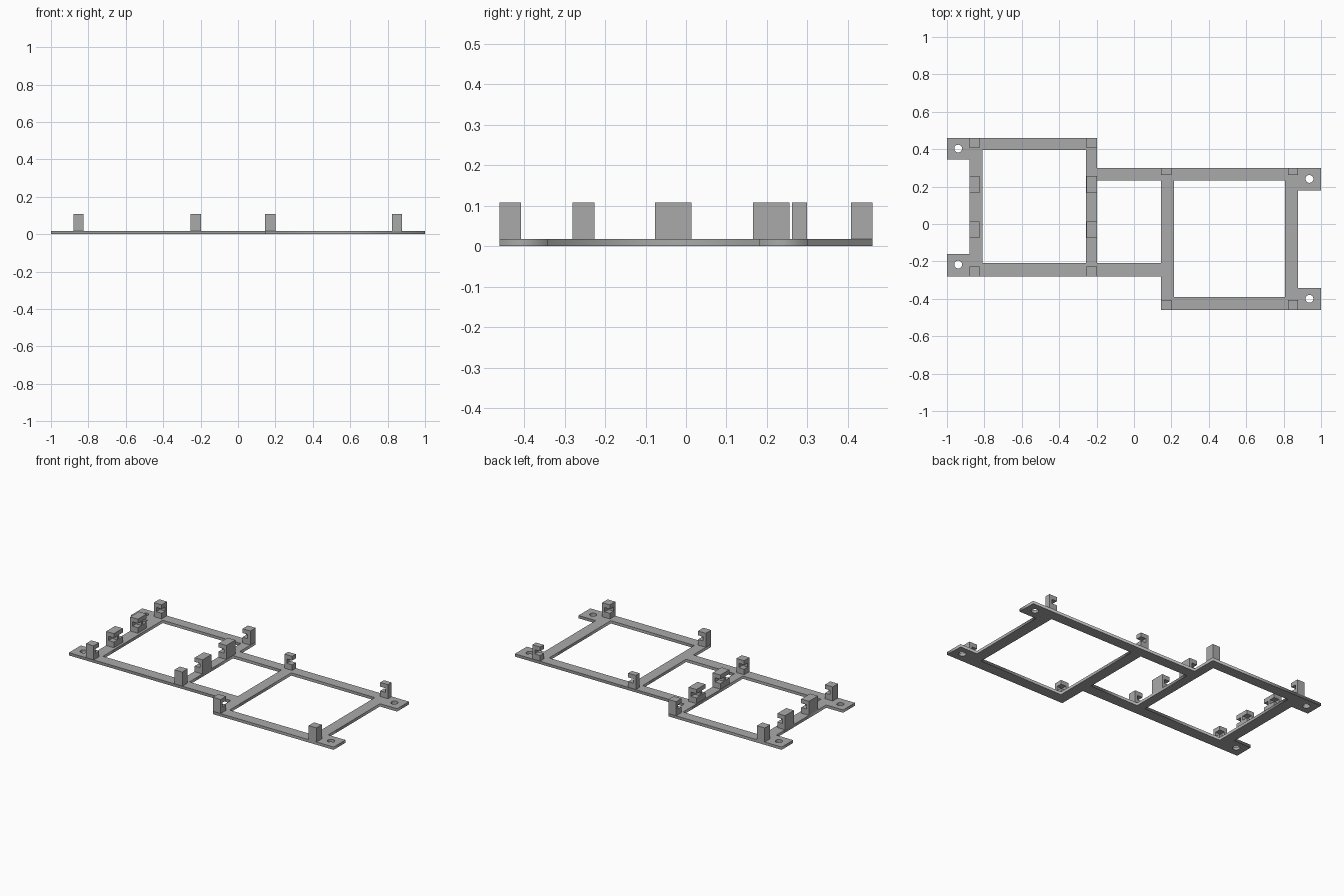
import bpy, bmesh, math

if "Cube" in bpy.data.objects:
    bpy.data.objects.remove(bpy.data.objects["Cube"], do_unlink=True)

grey = bpy.data.materials.new("mid_grey")
grey.use_nodes = True
COLOUR = (0.4, 0.4, 0.4, 1)
grey.diffuse_color = COLOUR
grey.node_tree.nodes["Principled BSDF"].inputs["Base Color"].default_value = COLOUR

PLATE, TOP = 0.018, 0.108      # plate thickness, clip height
SLOT_LOW, SLOT_HIGH = 0.054, 0.081
CLIP_W, WALL = 0.055, 0.018


def add_object(name, mesh):
    mesh.materials.append(grey)
    ob = bpy.data.objects.new(name, mesh)
    bpy.context.collection.objects.link(ob)
    return ob


def rectangle(x0, x1, y0, y1):
    return [(x0, y0), (x1, y0), (x1, y1), (x0, y1)]


def circle(x, y, r, n=24):
    return [(x + r * math.cos(2 * math.pi * i / n),
             y + r * math.sin(2 * math.pi * i / n)) for i in range(n)]


# Flat frame: outline with windows and screw holes, extruded
outline = [(-1, -.28), (.145, -.28), (.145, -.461), (1, -.461),
           (1, -.342), (.878, -.342), (.878, .18), (1, .18),
           (1, .3), (-.198, .3), (-.198, .461), (-1, .461),
           (-1, .345), (-.88, .345), (-.88, -.16), (-1, -.16)]
loops = [outline,
         rectangle(-.81, -.256, -.208, .395),
         rectangle(-.198, .145, -.208, .232),
         rectangle(.214, .806, -.391, .232)]
loops += [circle(x, y, .021) for x, y in
          ((-.94, .403), (-.94, -.217), (.938, .241), (.938, -.4))]

curve = bpy.data.curves.new("frame_outline", "CURVE")
curve.dimensions = "2D"
curve.fill_mode = "BOTH"
curve.extrude = PLATE / 2
for pts in loops:
    spline = curve.splines.new("POLY")
    spline.points.add(len(pts) - 1)
    for p, (x, y) in zip(spline.points, pts):
        p.co = (x, y, 0, 1)
    spline.use_cyclic_u = True
helper = bpy.data.objects.new("frame_helper", curve)
bpy.context.collection.objects.link(helper)
bpy.context.view_layer.update()
graph = bpy.context.evaluated_depsgraph_get()
mesh = bpy.data.meshes.new_from_object(helper.evaluated_get(graph))
bpy.data.objects.remove(helper, do_unlink=True)
for v in mesh.vertices:
    v.co.z += PLATE / 2
bm = bmesh.new()
bm.from_mesh(mesh)
bmesh.ops.remove_doubles(bm, verts=bm.verts, dist=1e-5)
bmesh.ops.recalc_face_normals(bm, faces=bm.faces)
bm.to_mesh(mesh)
bm.free()
mesh.materials.clear()
add_object("base_frame", mesh)


# Clips: solid wall sections and slotted sections side by side along y
def clip(name, x_back, side, sections):
    """side is the x direction the slot opens towards"""
    front, inner = x_back + side * CLIP_W, x_back + side * WALL
    solid = [(x_back, PLATE), (front, PLATE), (front, TOP), (x_back, TOP)]
    slotted = solid[:2] + [(front, SLOT_LOW), (inner, SLOT_LOW),
                           (inner, SLOT_HIGH), (front, SLOT_HIGH)] + solid[2:]
    bm = bmesh.new()
    for y0, y1, has_slot in sections:
        profile = slotted if has_slot else solid
        face = bm.faces.new([bm.verts.new((x, y0, z)) for x, z in profile])
        ext = bmesh.ops.extrude_face_region(bm, geom=[face], use_keep_orig=True)
        moved = [g for g in ext["geom"] if isinstance(g, bmesh.types.BMVert)]
        bmesh.ops.translate(bm, verts=moved, vec=(0, y1 - y0, 0))
    bmesh.ops.recalc_face_normals(bm, faces=bm.faces)
    mesh = bpy.data.meshes.new(name)
    bm.to_mesh(mesh)
    bm.free()
    add_object(name, mesh)


def front_corner(y):
    return [(y, y + WALL, False), (y + WALL, y + .054, True)]


def back_corner(y):
    return [(y - .054, y - WALL, True), (y - WALL, y, False)]


def divider(y):
    h, w = .045, WALL / 2
    return [(y - h, y - w, True), (y - w, y + w, False), (y + w, y + h, True)]


# Right-hand bay holds three boards, left-hand bay holds one
for x, side, label in ((-.88, 1, "outer"), (-.198, -1, "inner")):
    clip("right_bay_front_clip_" + label, x, side, front_corner(-.28))
    clip("right_bay_front_divider_" + label, x, side, divider(-.031))
    clip("right_bay_back_divider_" + label, x, side, divider(.211))
    clip("right_bay_back_clip_" + label, x, side, back_corner(.461))
for x, side, label in ((.145, 1, "inner"), (.878, -1, "outer")):
    clip("left_bay_front_clip_" + label, x, side, front_corner(-.461))
    clip("left_bay_back_clip_" + label, x, side, [(.262, .299, True)])
